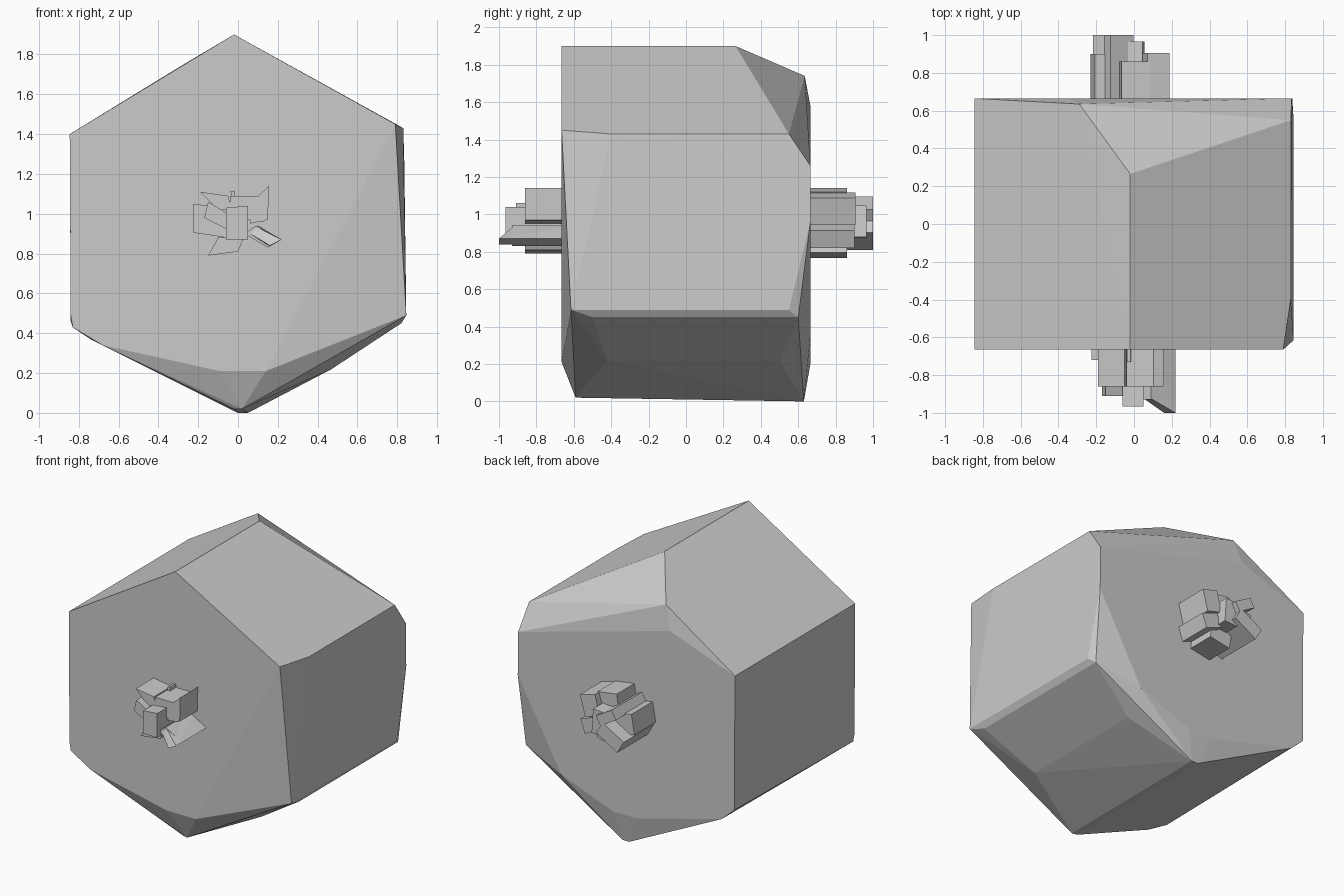
import bpy, bmesh, math

F, B = -0.665, 0.665   # front and back plane of the head


def finish(bm, name):
    bmesh.ops.recalc_face_normals(bm, faces=bm.faces[:])
    me = bpy.data.meshes.new(name)
    bm.to_mesh(me)
    bm.free()
    ob = bpy.data.objects.new(name, me)
    bpy.context.collection.objects.link(ob)
    return ob


def hull(name, pts):
    bm = bmesh.new()
    for p in pts:
        bm.verts.new(p)
    res = bmesh.ops.convex_hull(bm, input=bm.verts[:])
    junk = [g for g in set(res["geom_interior"] + res["geom_unused"])
            if isinstance(g, bmesh.types.BMVert)]
    if junk:
        bmesh.ops.delete(bm, geom=junk, context='VERTS')
    bmesh.ops.dissolve_limit(bm, angle_limit=math.radians(0.5),
                             verts=bm.verts[:], edges=bm.edges[:])
    return finish(bm, name)


def prism(name, quad, y0, y1):
    """Extrude an (x, z) outline along y."""
    bm = bmesh.new()
    rings = [[bm.verts.new((x, y, z)) for x, z in quad] for y in (y0, y1)]
    n = len(quad)
    bm.faces.new(rings[0])
    bm.faces.new(rings[1])
    for i in range(n):
        j = (i + 1) % n
        bm.faces.new((rings[0][i], rings[0][j], rings[1][j], rings[1][i]))
    return finish(bm, name)


def box_outline(cx, cz, w, h, deg):
    c, s = math.cos(math.radians(deg)), math.sin(math.radians(deg))
    return [(cx + c * u * w / 2 - s * v * h / 2, cz + s * u * w / 2 + c * v * h / 2)
            for u, v in ((-1, -1), (1, -1), (1, 1), (-1, 1))]


# Hexagonal block with knocked-off corners
front = [(-0.02, F, 1.9), (0.79, F, 1.45), (0.83, -0.4, 1.43), (0.845, -0.615, 0.49),
         (0.14, F, 0.21), (-0.09, F, 0.21), (-0.68, F, 0.34), (-0.83, F, 0.43),
         (-0.84, F, 0.49), (-0.845, F, 1.4)]
back = [(-0.02, 0.265, 1.9), (-0.29, 0.635, 1.74), (0.83, 0.55, 1.43), (-0.34, B, 1.58),
        (-0.845, B, 1.4), (0.835, B, 1.26), (0.838, B, 0.96), (0.845, 0.55, 0.49),
        (0.82, 0.6, 0.45), (0.5, B, 0.35), (0.1, B, 0.2), (-0.08, B, 0.2),
        (-0.74, B, 0.37), (-0.84, B, 0.46)]
under = [(0.82, -0.5, 0.45), (0.47, -0.42, 0.22), (0.47, 0.5, 0.22), (0.02, -0.59, 0.02),
         (-0.02, -0.58, 0.02), (0.05, 0.63, 0.0), (0.0, 0.63, 0.0)]
hull("hex_block", front + back + under)

# Splinters of the front end
front_parts = [
    ([(-0.06, 0.87), (0.05, 0.87), (0.05, 1.04), (-0.06, 1.03)], -0.965),
    ([(-0.225, 0.905), (-0.06, 0.88), (-0.06, 1.03), (-0.225, 1.05)], -0.72),
    ([(0.06, 0.95), (0.15, 0.97), (0.155, 1.14), (0.06, 1.05)], -0.86),
    ([(0.03, 0.9), (0.15, 0.83), (0.22, 0.87), (0.09, 0.94)], -0.93),
    ([(-0.15, 0.79), (0.0, 0.81), (0.03, 0.88), (-0.1, 0.88)], -0.86),
    ([(-0.19, 1.11), (-0.1, 1.02), (-0.03, 1.02), (-0.05, 1.09)], -0.86),
    ([(-0.04, 0.98), (0.13, 0.96), (0.14, 1.09), (-0.04, 1.09)], -0.86),
    ([(-0.17, 0.98), (-0.05, 0.92), (-0.05, 1.0), (-0.15, 1.06)], -0.91),
]
for i, (quad, y) in enumerate(front_parts):
    prism(f"front_splinter_{i + 1}", quad, y, -0.6)
# slanted lower chip reaching furthest forward
hull("front_chip", [(0.06, -0.93, 0.9), (0.16, -1.0, 0.84), (0.22, -1.0, 0.87), (0.1, -0.93, 0.93),
                    (0.03, -0.6, 0.9), (0.15, -0.6, 0.83), (0.22, -0.6, 0.87), (0.1, -0.6, 0.94)])
prism("front_top_pin", box_outline(-0.025, 1.09, 0.02, 0.05, 5), -0.73, -0.6)

# Splinters of the back end: x, z, width, height, turn, end y
back_parts = [(0.0, 0.96, 0.1, 0.17, 4, 0.965), (-0.155, 0.97, 0.13, 0.14, -10, 0.9),
              (-0.11, 0.9, 0.19, 0.1, 30, 1.0), (0.11, 1.03, 0.12, 0.15, -15, 0.905),
              (0.11, 0.89, 0.13, 0.1, -20, 0.9), (0.0, 0.84, 0.16, 0.12, 10, 0.86),
              (0.0, 1.07, 0.15, 0.12, -8, 0.86), (-0.08, 1.03, 0.14, 0.07, -30, 1.0)]
for i, (x, z, w, h, a, y) in enumerate(back_parts):
    prism(f"back_splinter_{i + 1}", box_outline(x, z, w, h, a), 0.6, y)
